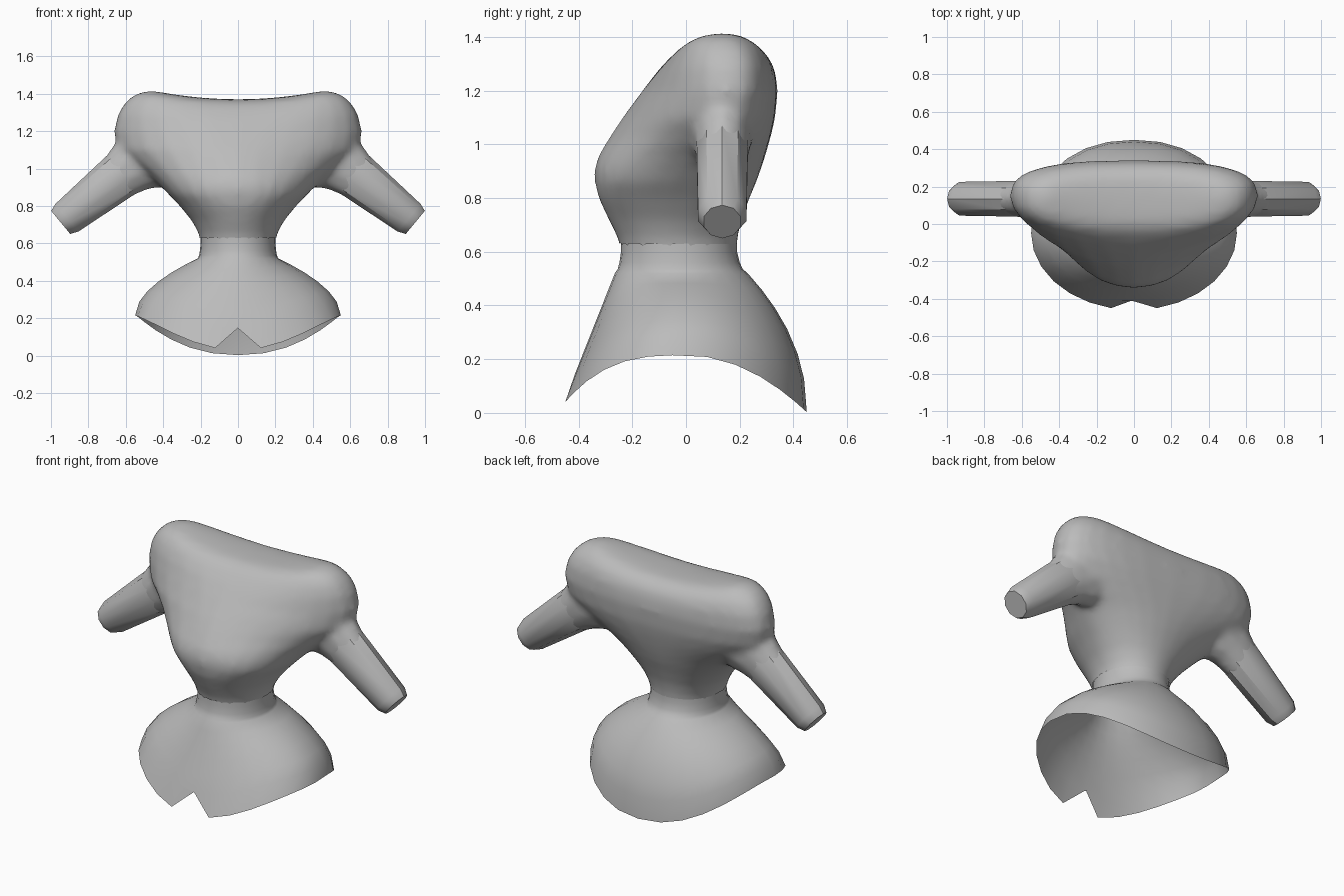
import bpy, bmesh
from math import sin, cos, tau, copysign
from mathutils import Vector

cube = bpy.data.objects.get("Cube")
if cube:
    bpy.data.objects.remove(cube)

grey = bpy.data.materials.new("plain grey")
grey.use_nodes = True
COLOUR = (0.5, 0.5, 0.5, 1)
grey.diffuse_color = COLOUR
grey.node_tree.nodes["Principled BSDF"].inputs["Base Color"].default_value = COLOUR
SIDES = 28


def section_point(i, width, front, back, middle, front_power, back_power):
    """Point i of a horizontal section; i = 0 is the middle of the front."""
    angle = tau * i / SIDES
    s, c = sin(angle), -cos(angle)
    power = front_power if c < 0 else back_power
    x = copysign(abs(s) ** (2 / power), s) * width
    y = copysign(abs(c) ** (2 / power), c)
    y = middle + y * ((middle - front) if c < 0 else (back - middle))
    return Vector((x, y, 0))


def skin(bm, rings, caps):
    """Skin closed rings into bm; caps is any of 'start' and 'end'."""
    rows = [[bm.verts.new(p) for p in ring] for ring in rings]
    n = len(rows[0])
    for low, high in zip(rows, rows[1:]):
        for i in range(n):
            j = (i + 1) % n
            bm.faces.new((low[i], low[j], high[j], high[i]))
    if "start" in caps:
        bm.faces.new(rows[0][::-1])
    if "end" in caps:
        bm.faces.new(rows[-1])


def make_object(name, bm):
    bmesh.ops.remove_doubles(bm, verts=bm.verts, dist=0.0005)
    bmesh.ops.recalc_face_normals(bm, faces=bm.faces)
    mesh = bpy.data.meshes.new(name)
    bm.to_mesh(mesh)
    bm.free()
    mesh.materials.append(grey)
    obj = bpy.data.objects.new(name, mesh)
    bpy.context.collection.objects.link(obj)
    return obj


def shade(obj, angle):
    bpy.context.view_layer.objects.active = obj
    obj.select_set(True)
    bpy.ops.object.shade_smooth_by_angle(angle=angle)
    obj.select_set(False)


# Flared skirt and waist: open hem, arched at the sides and notched in front
WAIST = (0.215, -0.265, 0.23, -0.02, 2, 2)
NECK = (0.2, -0.242, 0.19, -0.02, 2, 2)
HEM = (0.55, -0.46, 0.45, -0.05, 2, 2.2)
WAIST_Z = 0.52
rings = []
for t in (1, 0.76, 0.58, 0.4, 0.25, 0.12, 0):
    ring = []
    for i in range(SIDES):
        top, hem = section_point(i, *WAIST), section_point(i, *HEM)
        drop = 1.92 * -hem.y ** 3 if hem.y < 0 else 1.05 * hem.y ** 2
        hem_z = 0.215 - drop
        facing = cos(tau * i / SIDES)
        bulge = 1.9 - 0.9 * facing if facing > 0 else 1.9 - 0.25 * facing
        p = top.lerp(hem, 1 - (1 - t) ** bulge)
        p.z = WAIST_Z + (hem_z - WAIST_Z) * t
        if i == 0 and t == 1:
            p = Vector((0, -0.405, 0.148))
        ring.append(p)
    rings.append(ring)
for z, blend in ((0.535, 0.45), (0.56, 0.75), (0.6, 1), (0.64, 1)):
    rings.append([section_point(i, *WAIST).lerp(section_point(i, *NECK), blend)
                  + Vector((0, 0, z)) for i in range(SIDES)])
bm = bmesh.new()
skin(bm, rings, "")
shade(make_object("skirt", bm), 0.9)

# Torso sections: height, half width, front, back, middle, front and back power
TORSO = [
    (0.54, *NECK),
    (0.6, *NECK),
    (0.65, 0.209, -0.254, 0.192, -0.02, 2, 2),
    (0.72, 0.247, -0.289, 0.207, 0, 2, 2),
    (0.8, 0.312, -0.326, 0.237, 0.03, 2.1, 2),
    (0.86, 0.37, -0.34, 0.262, 0.05, 2.15, 2),
    (0.91, 0.42, -0.342, 0.28, 0.08, 2, 2),
    (0.96, 0.48, -0.325, 0.296, 0.11, 1.85, 2.1),
    (1.03, 0.575, -0.283, 0.316, 0.13, 1.68, 2.3),
    (1.1, 0.65, -0.236, 0.332, 0.14, 1.68, 2.5),
    (1.2, 0.664, -0.162, 0.341, 0.15, 1.9, 2.7),
    (1.29, 0.643, -0.108, 0.333, 0.15, 2.2, 2.8),
    (1.35, 0.607, -0.065, 0.313, 0.15, 2.5, 2.7),
    (1.39, 0.562, -0.027, 0.28, 0.14, 2.6, 2.6),
    (1.41, 0.51, 0.02, 0.24, 0.14, 2.5, 2.5),
    (1.416, 0.46, 0.08, 0.19, 0.14, 2.5, 2.5),
    (1.418, 0.43, 0.14, 0.14, 0.14, 2, 2),
]
rings = []
for z, *section in TORSO:
    ring = []
    for i in range(SIDES):
        p = section_point(i, *section)
        # Shallow dip between the shoulders
        dip = max(0, 1 - (p.x / 0.46) ** 2) * max(0, (z - 1.2) / 0.21)
        p.z = z - 0.046 * dip
        ring.append(p)
    rings.append(ring)
torso = bmesh.new()
skin(torso, rings, ["start"])

# Arms: centre x, centre z, radius, depth radius
ARM = [
    (0.50, 1.06, 0.14, 0.1),
    (0.62, 0.97, 0.128, 0.1),
    (0.915, 0.737, 0.096, 0.095),
    (0.948, 0.712, 0.08, 0.072),
]
# Short roots that melt into the torso
ROOT = [
    (0.40, 1.10, 0.16, 0.1),
    (0.50, 1.045, 0.182, 0.115),
    (0.58, 1.00, 0.15, 0.107),
    (0.68, 0.92, 0.115, 0.088),
]
ARM_SIDES = 10
across = Vector((0.637, 0, 0.77))


def limb_rings(stations, side):
    rings = []
    for x, z, radius, depth in stations:
        ring = []
        for i in range(ARM_SIDES):
            a = tau * i / ARM_SIDES
            p = Vector((x, 0.135 + sin(a) * depth, z)) + across * cos(a) * radius
            p.x *= side
            ring.append(p)
        rings.append(ring)
    return rings


for side, name in ((1, "left_arm"), (-1, "right_arm")):
    skin(torso, limb_rings(ROOT, side), ["start", "end"])
    bm = bmesh.new()
    skin(bm, limb_rings(ARM, side), ["end"])
    shade(make_object(name, bm), 0.6)

# Fuse torso and arm roots into one soft skin
torso_obj = make_object("torso", torso)
remesh = torso_obj.modifiers.new("fuse", "REMESH")
remesh.mode = "VOXEL"
remesh.voxel_size = 0.02
soften = torso_obj.modifiers.new("soften", "SMOOTH")
soften.factor = 0.5
soften.iterations = 7
bpy.context.view_layer.objects.active = torso_obj
for modifier in (remesh, soften):
    bpy.ops.object.modifier_apply(modifier=modifier.name)

# Open the torso where it meets the waist
bm = bmesh.new()
bm.from_mesh(torso_obj.data)
bmesh.ops.delete(bm, geom=[v for v in bm.verts if v.co.z < 0.62], context="VERTS")
bm.to_mesh(torso_obj.data)
bm.free()
shade(torso_obj, 0.6)
